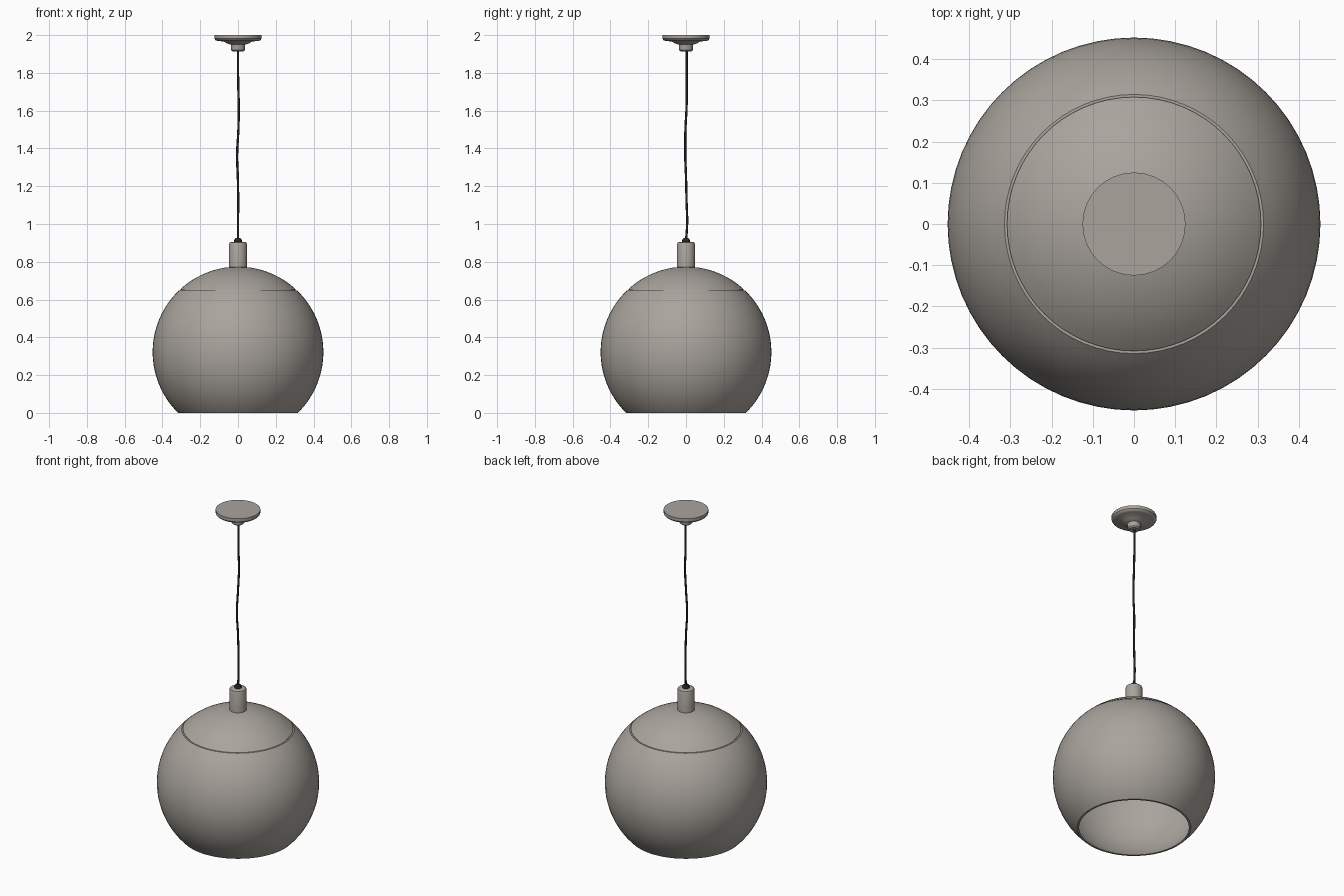
import bpy, bmesh, math

if "Cube" in bpy.data.objects:
    bpy.data.objects.remove(bpy.data.objects["Cube"])


def material(name, rgb):
    m = bpy.data.materials.new(name)
    m.diffuse_color = (*rgb, 1)
    m.use_nodes = True
    m.node_tree.nodes["Principled BSDF"].inputs["Base Color"].default_value = m.diffuse_color
    return m


METAL = material("warm_grey", (0.40, 0.37, 0.335))
DARK = material("dark_cord", (0.02, 0.02, 0.02))


def finish(obj, mat, angle=35):
    obj.data.materials.append(mat)
    bpy.ops.object.select_all(action='DESELECT')
    obj.select_set(True)
    bpy.context.view_layer.objects.active = obj
    bpy.ops.object.shade_smooth_by_angle(angle=math.radians(angle))
    return obj


def lathe(name, profile, steps, mat):
    """Spin an (r, z) profile around the z axis."""
    bm = bmesh.new()
    verts = [bm.verts.new((r, 0, z)) for r, z in profile]
    edges = [bm.edges.new(p) for p in zip(verts, verts[1:])]
    bmesh.ops.spin(bm, geom=verts + edges, cent=(0, 0, 0), axis=(0, 0, 1),
                   angle=2 * math.pi, steps=steps, use_duplicate=False)
    bmesh.ops.remove_doubles(bm, verts=bm.verts, dist=1e-5)
    bmesh.ops.recalc_face_normals(bm, faces=bm.faces)
    mesh = bpy.data.meshes.new(name)
    bm.to_mesh(mesh)
    bm.free()
    obj = bpy.data.objects.new(name, mesh)
    bpy.context.collection.objects.link(obj)
    return finish(obj, mat)


def arc(radius, z_from, z_to, count, zc=0.322):
    """Points on the globe outline between two heights."""
    a, b = (math.asin(max(-1, min(1, (z - zc) / radius))) for z in (z_from, z_to))
    angles = [a + (b - a) * i / count for i in range(count + 1)]
    return [(radius * math.cos(t), zc + radius * math.sin(t)) for t in angles]


# Globe shade: thin open shell with a fine groove below its cap
R, T = 0.452, 0.008
outer_low = arc(R, 0, 0.647, 28)
outer_cap = arc(R, 0.653, 0.774, 10)
groove = [(0.306, 0.647), (0.303, 0.652)]
inner = arc(R - T, 0.774, 0, 36)
inner[0] = (0, inner[0][1])
outer_cap[-1] = (0, 0.774)
lathe("globe_shade", outer_low + groove + outer_cap + [(0, 0.766)] + inner[1:] + [outer_low[0]],
      64, METAL)

# Lamp socket sleeve
lathe("socket_sleeve", [(0, 0.76), (0.048, 0.76), (0.048, 0.893), (0.045, 0.901),
                        (0.038, 0.905), (0, 0.905)], 32, METAL)

# Cord grip on the sleeve
lathe("cord_grip", [(0, 0.90), (0.02, 0.90), (0.02, 0.916), (0.014, 0.925), (0, 0.925)], 16, DARK)

# Ceiling canopy with stepped neck
lathe("ceiling_canopy", [(0, 2.0), (0.125, 2.0), (0.125, 1.981), (0.119, 1.973), (0.107, 1.969),
                         (0.075, 1.966), (0.06, 1.957), (0.038, 1.949), (0.036, 1.92),
                         (0.028, 1.913), (0, 1.912)], 32, METAL)

# Slightly wavy hanging cord
path = [(0, 0, 0.91), (0, 0.006, 1.0), (0.001, 0.003, 1.12), (-0.001, 0.0, 1.25),
        (-0.005, -0.004, 1.36), (0.002, -0.003, 1.5), (0.004, 0.003, 1.62),
        (0.001, 0.004, 1.75), (0, 0.004, 1.92)]
curve = bpy.data.curves.new("cord", 'CURVE')
curve.dimensions = '3D'
curve.bevel_depth = 0.006
curve.bevel_resolution = 2
curve.resolution_u = 6
spline = curve.splines.new('BEZIER')
spline.bezier_points.add(len(path) - 1)
for point, co in zip(spline.bezier_points, path):
    point.co = co
    point.handle_left_type = point.handle_right_type = 'AUTO'
cord = bpy.data.objects.new("cord", curve)
bpy.context.collection.objects.link(cord)
bpy.context.view_layer.objects.active = cord
cord.select_set(True)
bpy.ops.object.select_all(action='DESELECT')
cord.select_set(True)
bpy.ops.object.convert(target='MESH')
finish(bpy.context.view_layer.objects.active, DARK, 60)
